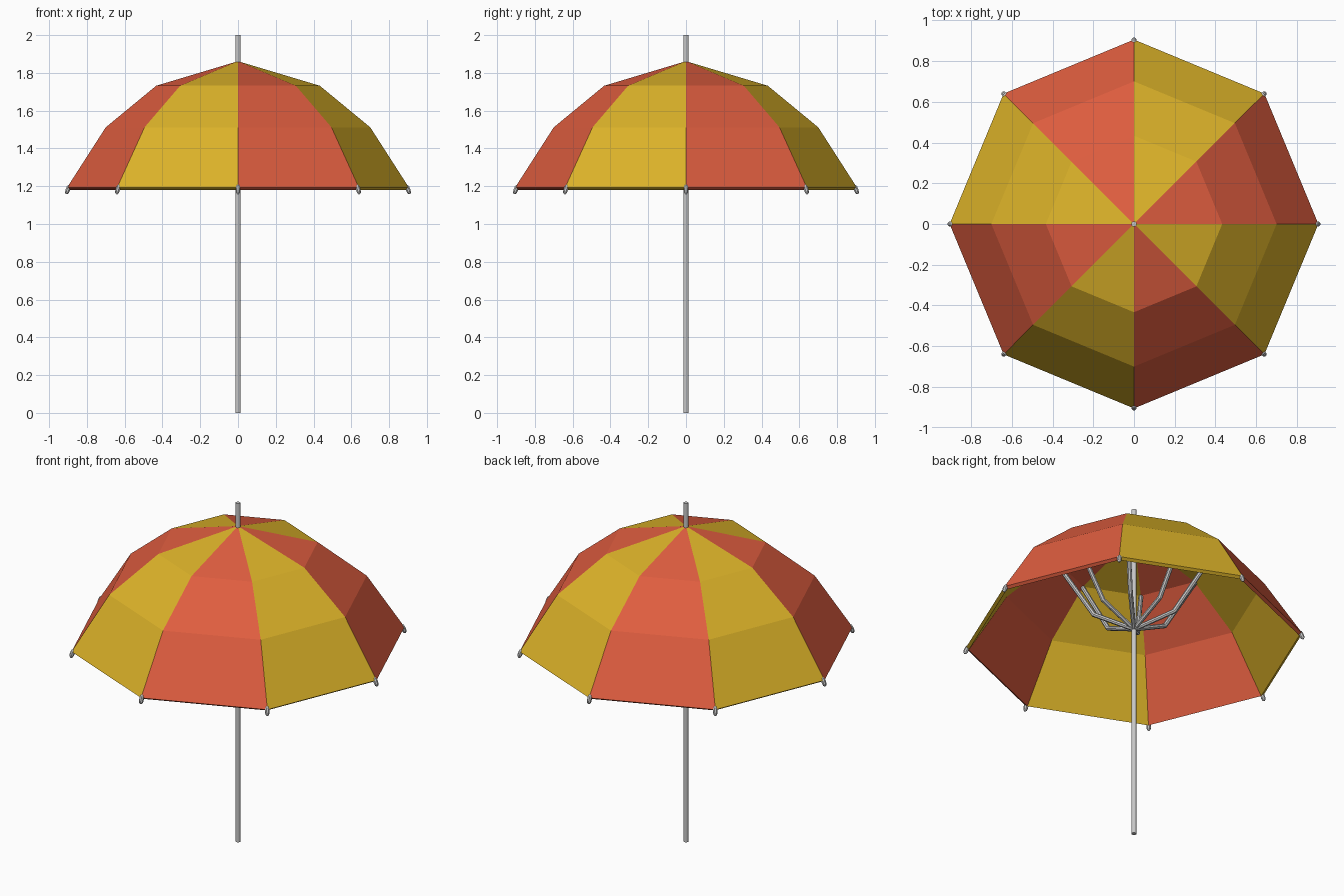
import bpy, bmesh, math
from mathutils import Vector

if "Cube" in bpy.data.objects:
    bpy.data.objects.remove(bpy.data.objects["Cube"])


def material(name, col):
    m = bpy.data.materials.new(name)
    m.diffuse_color = (*col, 1)
    m.use_nodes = True
    m.node_tree.nodes["Principled BSDF"].inputs["Base Color"].default_value = m.diffuse_color
    return m


red = material("coral red", (0.74, 0.11, 0.05))
yellow = material("golden yellow", (0.72, 0.45, 0.022))
grey = material("metal grey", (0.58, 0.58, 0.58))


def finish(bm, name, mats):
    bmesh.ops.recalc_face_normals(bm, faces=bm.faces)
    me = bpy.data.meshes.new(name)
    bm.to_mesh(me)
    bm.free()
    ob = bpy.data.objects.new(name, me)
    bpy.context.collection.objects.link(ob)
    for m in mats:
        me.materials.append(m)
    return ob


def tube(name, pts, radii, sides=8):
    """Sweep a round section along a path, capped at both ends."""
    bm = bmesh.new()
    pts = [Vector(p) for p in pts]
    rings = []
    for i, p in enumerate(pts):
        d = (pts[min(i + 1, len(pts) - 1)] - pts[max(i - 1, 0)]).normalized()
        horiz = Vector((d.x, d.y, 0))
        u = Vector((-d.y, d.x, 0)).normalized() if horiz.length > 1e-4 else Vector((1, 0, 0))
        v = d.cross(u)
        rings.append([bm.verts.new(p + radii[i] * (u * math.cos(a) + v * math.sin(a)))
                      for a in (2 * math.pi * (k + 0.5) / sides for k in range(sides))])
    for a, b in zip(rings, rings[1:]):
        for k in range(sides):
            n = (k + 1) % sides
            bm.faces.new((a[k], a[n], b[n], b[k]))
    bm.faces.new(rings[0][::-1])
    bm.faces.new(rings[-1])
    return finish(bm, name, [grey])


# canopy: eight-sided dome shell with alternating panels
T = 0.02
outer = [(0, 1.862), (0.433, 1.732), (0.70, 1.512), (0.905, 1.193)]
inner = [(0, 1.842), (0.423, 1.714), (0.685, 1.498), (0.888, 1.181)]
bm = bmesh.new()


def ring(r, z):
    if r == 0:
        return [bm.verts.new((0, 0, z))] * 8
    return [bm.verts.new((r * math.cos(k * math.pi / 4), r * math.sin(k * math.pi / 4), z))
            for k in range(8)]


rings = [ring(*p) for p in outer + inner[::-1]]
for a, b in zip(rings, rings[1:]):
    for k in range(8):
        n = (k + 1) % 8
        vs = list(dict.fromkeys((a[k], b[k], b[n], a[n])))
        bm.faces.new(vs).material_index = k % 2
finish(bm, "canopy", [red, yellow])

# pole
tube("pole", [(0, 0, 0), (0, 0, 2)], [0.0135, 0.0135], 12)

# bent struts and rib tips under each seam
for k in range(8):
    c, s = math.cos(k * math.pi / 4), math.sin(k * math.pi / 4)

    def at(r, z):
        return (r * c, r * s, z)

    tube(f"strut_{k + 1}", [at(0.0, 1.265), at(0.215, 1.365), at(0.43, 1.715)],
         [0.0125, 0.0135, 0.0125])
    # tip: short rounded capsule following the canopy slope
    steps = [(-0.026, 0.004), (-0.02, 0.0095), (-0.01, 0.0125),
             (0.01, 0.0125), (0.02, 0.0095), (0.026, 0.004)]
    tube(f"rib_tip_{k + 1}",
         [at(0.9 + 0.35 * t, 1.183 - 0.94 * t) for t, _ in steps], [r for _, r in steps])
